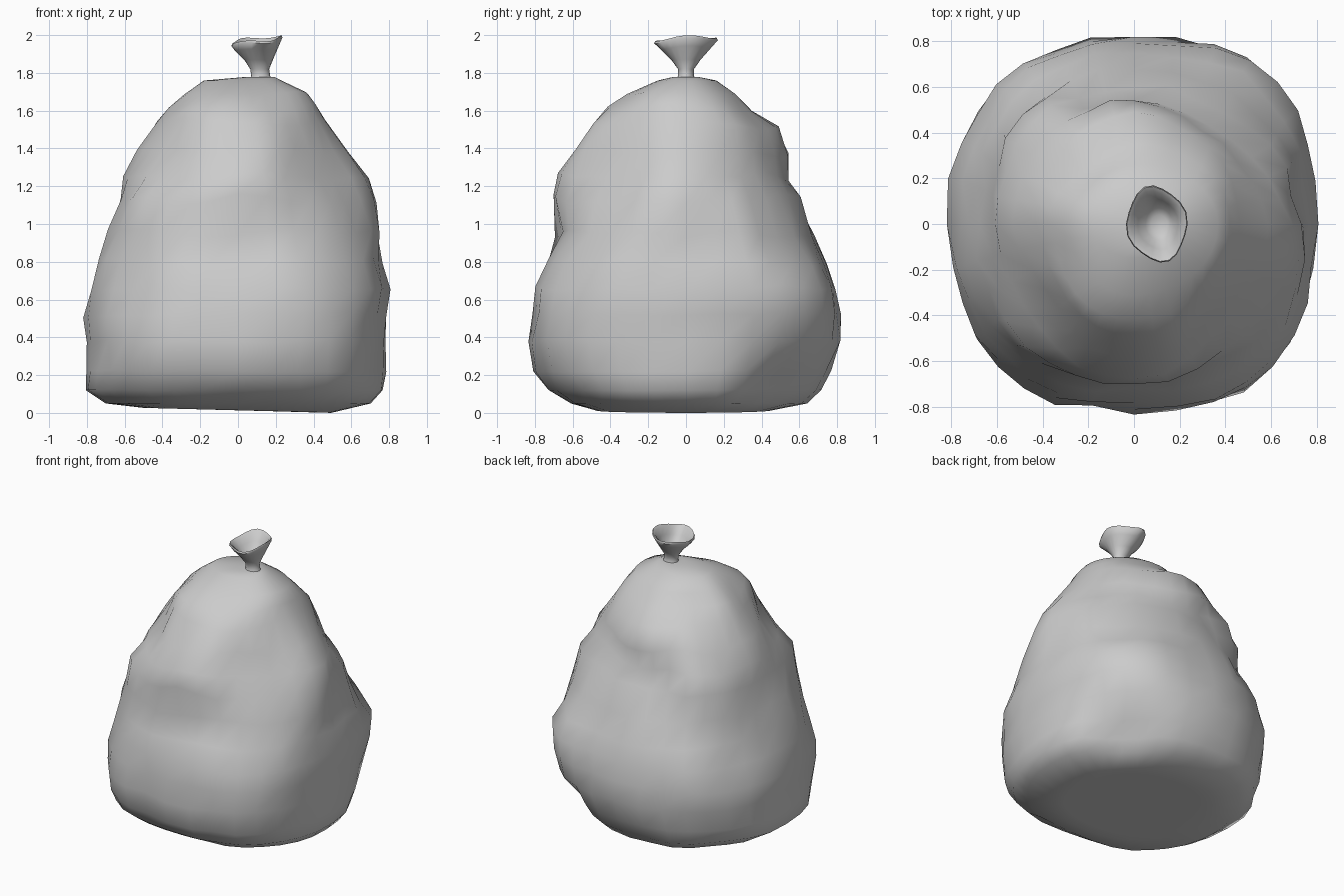
import bpy, bmesh, math
from mathutils import Vector, noise

SEG = 32


def loft(name, rings, sharp):
    """Skin a stack of equal-length point rings and cap both ends."""
    bm = bmesh.new()
    loops = [[bm.verts.new(p) for p in ring] for ring in rings]
    for a, b in zip(loops, loops[1:]):
        n = len(a)
        for i in range(n):
            j = (i + 1) % n
            bm.faces.new((a[i], a[j], b[j], b[i]))
    bm.faces.new(loops[0][::-1])
    bm.faces.new(loops[-1])
    bmesh.ops.recalc_face_normals(bm, faces=bm.faces)
    mesh = bpy.data.meshes.new(name)
    bm.to_mesh(mesh)
    bm.free()
    obj = bpy.data.objects.new(name, mesh)
    bpy.context.collection.objects.link(obj)
    bpy.context.view_layer.objects.active = obj
    obj.select_set(True)
    bpy.ops.object.shade_smooth_by_angle(angle=math.radians(sharp))
    obj.select_set(False)
    return obj


def power(v, e):
    return math.copysign(abs(v) ** e, v)


# Bag outline: z, left, right, front, back
outline = [
    (0.01, -0.42, 0.46, -0.40, 0.42),
    (0.012, -0.50, 0.54, -0.48, 0.50),
    (0.05, -0.70, 0.71, -0.62, 0.64),
    (0.12, -0.80, 0.77, -0.73, 0.72),
    (0.22, -0.80, 0.775, -0.81, 0.76),
    (0.38, -0.80, 0.78, -0.84, 0.83),
    (0.52, -0.81, 0.79, -0.81, 0.82),
    (0.66, -0.77, 0.81, -0.80, 0.80),
    (0.80, -0.73, 0.77, -0.75, 0.75),
    (0.95, -0.68, 0.75, -0.70, 0.68),
    (1.13, -0.63, 0.73, -0.71, 0.62),
    (1.25, -0.60, 0.68, -0.67, 0.575),
    (1.38, -0.53, 0.59, -0.59, 0.54),
    (1.53, -0.44, 0.47, -0.51, 0.48),
    (1.61, -0.36, 0.42, -0.43, 0.36),
    (1.69, -0.27, 0.36, -0.31, 0.26),
    (1.76, -0.18, 0.23, -0.15, 0.16),
    (1.778, 0.03, 0.19, -0.07, 0.07),
]

# Creases and (negative depth) bulges: start, end, width, depth
creases = [(Vector(a), Vector(b), w, d) for a, b, w, d in [
    ((0.00, -0.68, 0.98), (0.40, -0.55, 1.10), 0.10, 0.045),
    ((-0.20, -0.80, 0.30), (0.0, -0.72, 0.80), 0.09, 0.035),
    ((0.10, 0.58, 1.27), (-0.20, 0.55, 1.22), 0.10, 0.04),
    ((-0.20, 0.55, 1.22), (-0.60, 0.45, 0.75), 0.09, 0.035),
    ((0.74, 0.12, 0.75), (0.66, 0.15, 1.25), 0.11, 0.035),
    ((-0.65, 0.25, 0.60), (-0.62, 0.05, 1.10), 0.09, 0.03),
    ((0.62, 0.48, 0.08), (0.48, 0.62, 0.08), 0.18, 0.13),
    ((0.63, 0.50, 0.60), (0.50, 0.63, 0.65), 0.20, -0.05),
    ((0.50, 0.36, 1.22), (0.36, 0.50, 1.25), 0.18, 0.05),
    ((-0.42, -0.34, 1.38), (-0.34, -0.42, 1.38), 0.18, 0.07),
    ((-0.52, -0.44, 1.08), (-0.44, -0.52, 1.08), 0.14, -0.04),
    ((0.55, -0.42, 1.25), (0.42, -0.50, 1.28), 0.20, 0.08),
    ((0.62, -0.56, 0.45), (0.56, -0.62, 0.45), 0.22, -0.03),
    ((-0.27, 0.25, 1.64), (-0.22, 0.30, 1.64), 0.14, 0.06),
    ((-0.46, 0.36, 1.18), (-0.36, 0.44, 1.18), 0.15, -0.06),
]]


def crease_depth(p):
    total = 0
    for a, b, width, depth in creases:
        t = max(0, min(1, (p - a).dot(b - a) / (b - a).length_squared))
        total += depth * math.exp(-((p - a.lerp(b, t)).length / width) ** 2)
    return total


# Slumped, wrinkled bag body
rings = []
for z, x0, x1, y0, y1 in outline:
    ring = []
    boxy = 0.88 + 0.12 * max(0, min(1, (z - 0.7) / 0.6))   # squarer low down
    for i in range(SEG):
        a = math.tau * i / SEG
        c, s = power(math.cos(a), boxy), power(math.sin(a), boxy)
        p = Vector((c * (x1 if c > 0 else -x0), s * (y1 if s > 0 else -y0), z))
        if z > 1.77:
            p = Vector((0.115 + 0.08 * c, 0.07 * s, z))
        elif z > 0.03:
            out = Vector((p.x, p.y, 0)).normalized()
            fade = min(1, (1.78 - z) / 0.2)
            wave = 0.02 * noise.noise(p * 2.6 + Vector((3, 7, 1)))
            wave += 0.03 * noise.noise(p * 5 + Vector((1, 4, 8)))
            p += out * fade * (wave - crease_depth(p))
            p.z += 0.05 * fade * min(1, z) * noise.noise(p * 3 + Vector((9, 2, 5)))
        else:
            p.z = 0.014 - 0.025 * p.x
            p -= Vector((p.x, p.y, 0)) * 0.12 * max(0, math.cos(a - math.pi / 4))
        ring.append(p)
    rings.append(ring)
loft("bag_body", rings, 60)

# Tied neck with flared open mouth: z, centre x, half width x, half width y, tilt
neck = [
    (1.76, 0.12, 0.060, 0.052, 0),
    (1.785, 0.12, 0.050, 0.042, 0),
    (1.82, 0.115, 0.050, 0.042, 0),
    (1.87, 0.11, 0.076, 0.078, 0.1),
    (1.93, 0.10, 0.115, 0.133, 0.6),
    (1.965, 0.10, 0.132, 0.165, 1),
    (1.977, 0.10, 0.128, 0.160, 1),
    (1.965, 0.10, 0.112, 0.142, 1),
    (1.92, 0.105, 0.088, 0.110, 0.6),
    (1.87, 0.11, 0.060, 0.070, 0.1),
    (1.85, 0.11, 0.035, 0.040, 0),
]
rings = []
for z, cx, rx, ry, tilt in neck:
    ring = []
    for i in range(20):
        a = math.tau * i / 20
        c, s = math.cos(a), math.sin(a)
        pleat = 1 + 0.04 * tilt * math.sin(4 * a + 0.6)
        lift = tilt * (0.014 * c + 0.008 * s + 0.008 * math.cos(3 * a))
        ring.append((cx + rx * c * pleat - 0.014 * tilt * s * abs(s),
                     ry * s * pleat, z + lift))
    rings.append(ring)
loft("tied_neck", rings, 60)
